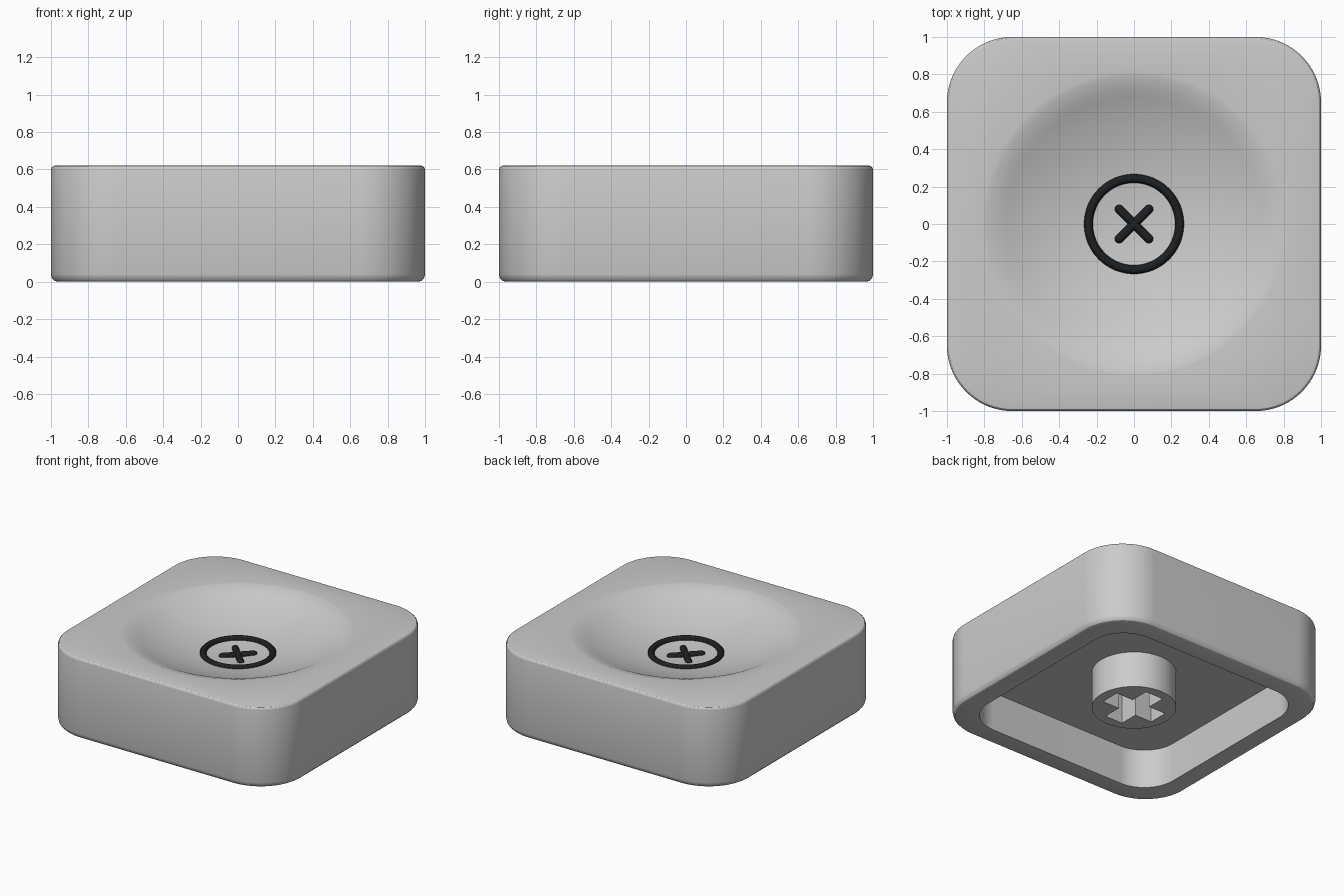
import bpy, bmesh, math
from math import sin, cos, pi, sqrt

if "Cube" in bpy.data.objects:
    bpy.data.objects.remove(bpy.data.objects["Cube"])

STEPS = 24                      # points per rounded corner
TOP, DISH_R, DEPTH = 0.62, 0.80, 0.185


def rounded_square(half, radius, z):
    a, pts = half - radius, []
    for k in range(4):
        sx, sy = [(1, 1), (-1, 1), (-1, -1), (1, -1)][k]
        for i in range(STEPS):
            t = (k + i / (STEPS - 1)) * pi / 2
            pts.append((sx * a + radius * cos(t), sy * a + radius * sin(t), z))
    return pts


def circle(r, z, n=4 * STEPS):
    return [(r * cos((i + 0.5) * 2 * pi / n), r * sin((i + 0.5) * 2 * pi / n), z)
            for i in range(n)]


def loft(name, loops):
    """Skin a stack of equal-length loops and cap both ends."""
    bm = bmesh.new()
    rings = [[bm.verts.new(p) for p in lp] for lp in loops]
    for a, b in zip(rings, rings[1:]):
        for i in range(len(a)):
            j = (i + 1) % len(a)
            bm.faces.new((a[i], a[j], b[j], b[i]))
    bm.faces.new(rings[0])
    bm.faces.new(rings[-1])
    bmesh.ops.recalc_face_normals(bm, faces=bm.faces)
    me = bpy.data.meshes.new(name)
    bm.to_mesh(me)
    bm.free()
    ob = bpy.data.objects.new(name, me)
    bpy.context.collection.objects.link(ob)
    return ob


def smooth(ob):
    bpy.ops.object.select_all(action='DESELECT')
    ob.select_set(True)
    bpy.context.view_layer.objects.active = ob
    bpy.ops.object.shade_smooth_by_angle(angle=math.radians(30))


# Keycap shell: cavity, rim, outer wall, top and dish in one continuous skin
loops = [rounded_square(0.84, 0.26, 0.30), rounded_square(0.84, 0.26, 0.0)]
for i in range(4):              # bottom edge rounding
    t = i * pi / 6
    d = 0.035 * (1 - sin(t))
    loops.append(rounded_square(1 - d, 0.35 - d, 0.04 * (1 - cos(t))))
for i in range(4):              # top edge rounding
    t = i * pi / 6
    d = 0.02 * (1 - cos(t))
    loops.append(rounded_square(1 - d, 0.35 - d, TOP - 0.02 * (1 - sin(t))))
R = (0.77 ** 2 + DEPTH ** 2) / (2 * DEPTH)


def dish_z(r):
    return TOP - DEPTH + R - sqrt(R * R - r * r)


loops += [circle(DISH_R + 0.01, TOP), circle(DISH_R, TOP - 0.001),
          circle(0.775, TOP - 0.006), circle(0.75, TOP - 0.014)]
for i in range(16):             # spherical dish
    r = 0.72 * (1 - i / 15) + 0.01
    loops.append(circle(r, dish_z(r)))
smooth(loft("keycap_shell", loops))

# Stem with a cross-shaped socket
stem = loft("stem", [circle(0.295, 0.022, 64), circle(0.295, 0.31, 64)])
L, W = 0.22, 0.075
quarter = [(L, -W), (L, W), (W, W)]
cross = []
for k in range(4):
    c, s = [(1, 0), (0, 1), (-1, 0), (0, -1)][k]
    cross += [(x * c - y * s, x * s + y * c) for x, y in quarter]
cutter = loft("socket_cutter", [[(x, y, z) for x, y in cross] for z in (-0.1, 0.28)])
cutter.hide_render = True
cutter.hide_viewport = True
mod = stem.modifiers.new("socket", 'BOOLEAN')
mod.operation, mod.solver, mod.object = 'DIFFERENCE', 'EXACT', cutter
smooth(stem)
bpy.ops.object.modifier_apply(modifier=mod.name)
bpy.data.objects.remove(cutter)

# Dark inlaid ring and crossed bars in the dish
dark = bpy.data.materials.new("dark_inlay")
dark.diffuse_color = (0.012, 0.014, 0.016, 1)
dark.use_nodes = True
dark.node_tree.nodes["Principled BSDF"].inputs["Base Color"].default_value = dark.diffuse_color
bpy.ops.mesh.primitive_torus_add(major_radius=0.244, minor_radius=0.024, major_segments=64,
                                 minor_segments=12, location=(0, 0, dish_z(0.244)))
ring = bpy.context.object
ring.name = "inlay_ring"
ring.data.materials.append(dark)
smooth(ring)


def capsule(name, half, r, angle):
    """Round-ended bar lying in the dish."""
    prof = [(-half - r * cos(i * pi / 12), r * sin(i * pi / 12)) for i in range(1, 7)]
    prof += [(-x, q) for x, q in reversed(prof)]
    ob = loft(name, [circle(q, x, 20) for x, q in prof])
    ob.rotation_euler = (0, pi / 2, angle)
    ob.location.z = dish_z(0) + 0.004
    ob.data.materials.append(dark)
    smooth(ob)


for side, ang in (("left", pi / 4), ("right", -pi / 4)):
    capsule("inlay_bar_" + side, 0.112, 0.024, ang)
